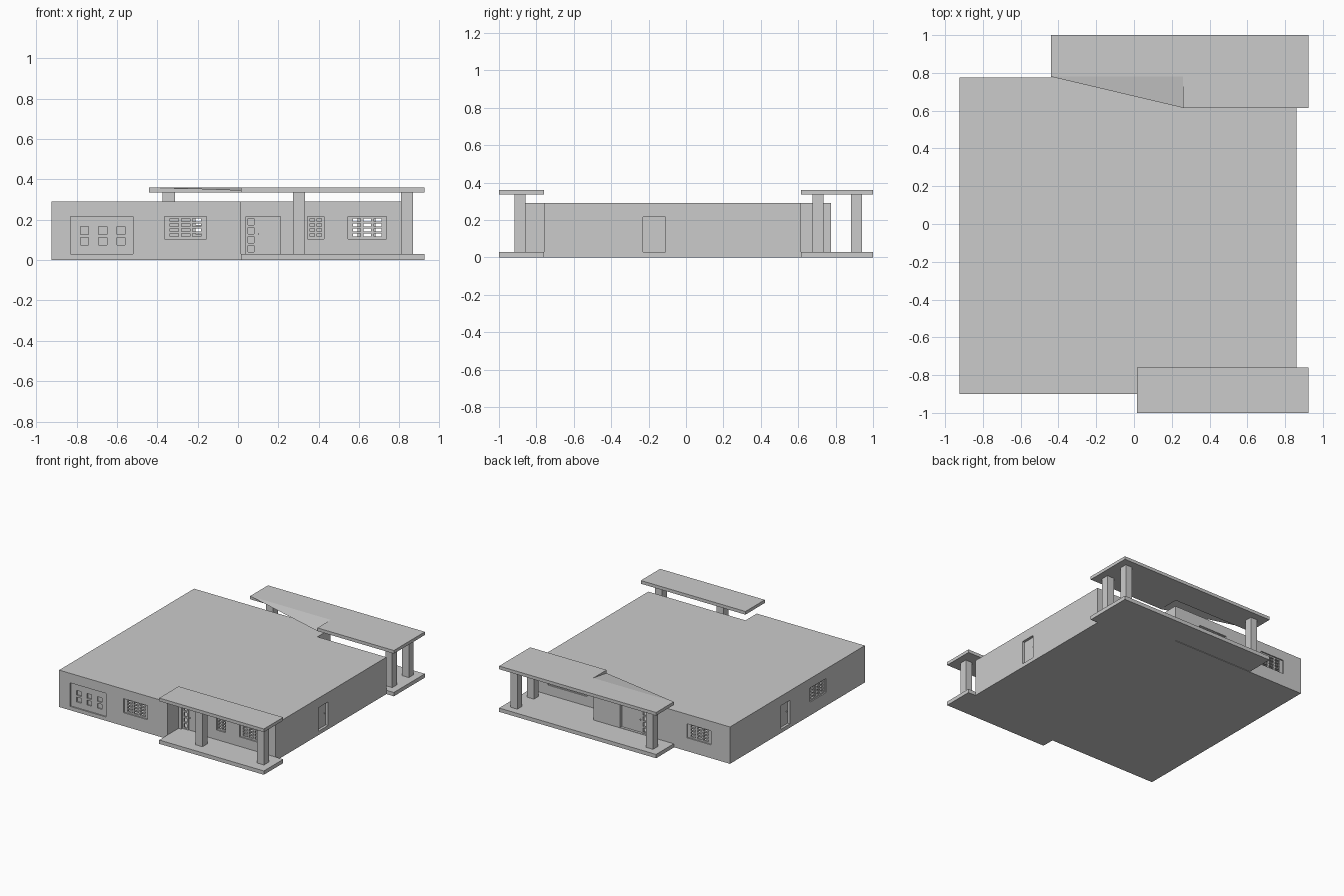
import bpy, bmesh
from mathutils import Vector

if "Cube" in bpy.data.objects:
    bpy.data.objects.remove(bpy.data.objects["Cube"])

T = 0.035           # wall thickness
H = 0.29            # wall height
SLAB = 0.03


def finish(name, bm):
    bmesh.ops.recalc_face_normals(bm, faces=bm.faces)
    me = bpy.data.meshes.new(name)
    bm.to_mesh(me)
    bm.free()
    ob = bpy.data.objects.new(name, me)
    bpy.context.collection.objects.link(ob)
    return ob


def add_box(bm, lo, hi):
    vs = bmesh.ops.create_cube(bm, size=1)["verts"]
    for v in vs:
        v.co = Vector([(l + h) / 2 + c * (h - l) for l, h, c in zip(lo, hi, v.co)])


def box(name, x0, x1, y0, y1, z0, z1):
    bm = bmesh.new()
    add_box(bm, (x0, y0, z0), (x1, y1, z1))
    return finish(name, bm)


def prism(name, pts, z0, z1):
    bm = bmesh.new()
    f = bm.faces.new([bm.verts.new((x, y, z0)) for x, y in pts])
    ext = bmesh.ops.extrude_face_region(bm, geom=[f])["geom"]
    for v in ext:
        if isinstance(v, bmesh.types.BMVert):
            v.co.z = z1
    return finish(name, bm)


# A wall is (axis it faces, outward sign, coordinate of its outer plane)
FRONT_WING = ("y", -1, -0.90)
FRONT_PORCH = ("y", -1, -0.76)
BACK_WING = ("y", 1, 0.775)
BACK_PORCH = ("y", 1, 0.615)
RIGHT = ("x", 1, 0.86)
LEFT = ("x", -1, -0.925)


def wall_box(bm, wall, a0, a1, z0, z1, d0, d1):
    """Box on a wall: a = along the wall, d = depth inward from the outer plane."""
    axis, s, p = wall
    e0, e1 = sorted((p - s * d0, p - s * d1))
    if axis == "y":
        add_box(bm, (a0, e0, z0), (a1, e1, z1))
    else:
        add_box(bm, (e0, a0, z0), (e1, a1, z1))


def add_lattice(bm, wall, rect, panes, cols, rows, gx, gz, d0, d1):
    """Panel filling rect with a grid of open panes."""
    a0, a1, z0, z1 = rect
    p0, p1, q0, q1 = panes
    w = (p1 - p0 - gx * (cols - 1)) / cols
    h = (q1 - q0 - gz * (rows - 1)) / rows
    xs = [a0] + [p0 + i * (w + gx) + k for i in range(cols) for k in (0, w)] + [a1]
    zs = [z0] + [q0 + i * (h + gz) + k for i in range(rows) for k in (0, h)] + [z1]
    for i in range(0, len(xs), 2):
        wall_box(bm, wall, xs[i], xs[i + 1], z0, z1, d0, d1)
    for i in range(1, len(xs) - 1, 2):
        for j in range(0, len(zs), 2):
            wall_box(bm, wall, xs[i], xs[i + 1], zs[j], zs[j + 1], d0, d1)


cutters = []


def opening(wall, rect):
    bm = bmesh.new()
    wall_box(bm, wall, *rect, -0.02, T + 0.01)
    cutters.append(finish("opening_cutter", bm))


def window(name, wall, a0, a1, cols, side):
    rect = (a0, a1, 0.105, 0.215)
    opening(wall, rect)
    bm = bmesh.new()
    add_lattice(bm, wall, rect, (a0 + side, a1 - side, 0.117, 0.205),
                cols, 4, 0.014, 0.009, 0.01, 0.025)
    finish(name, bm)


def door(name, wall, a0, a1, knob, cut=None):
    opening(wall, cut or (a0, a1, 0.03, 0.215))
    bm = bmesh.new()
    wall_box(bm, wall, a0, a1, 0.03, 0.215, 0.02, 0.033)
    wall_box(bm, wall, knob - 0.003, knob + 0.003, 0.126, 0.132, 0.012, 0.02)
    finish(name, bm)


def sidelight(name, wall, a0, a1):
    bm = bmesh.new()
    add_lattice(bm, wall, (a0, a1, 0.03, 0.215), (a0 + 0.01, a1 - 0.01, 0.04, 0.205),
                1, 4, 0.01, 0.012, 0.015, 0.03)
    finish(name, bm)


# Hollow house body
xl, xr, xs, xb = -0.925, 0.86, 0.015, 0.26
yf, yp, yb, yw = -0.90, -0.76, 0.615, 0.775
house = prism("house_body", [(xl, yf), (xs, yf), (xs, yp), (xr, yp), (xr, yb),
                             (xb, yb), (xb, yw), (xl, yw)], 0, H)
cutters.append(prism("rooms_cutter", [
    (xl + T, yf + T), (xs - T, yf + T), (xs - T, yp + T), (xr - T, yp + T),
    (xr - T, yb - T), (xb - T, yb - T), (xb - T, yw - T), (xl + T, yw - T)], SLAB, H - SLAB))

# Windows
window("front_left_window", FRONT_WING, -0.365, -0.155, 3, 0.028)
window("front_small_window", FRONT_PORCH, 0.345, 0.425, 2, 0.012)
window("front_right_window", FRONT_PORCH, 0.545, 0.735, 3, 0.025)
window("back_wing_window", BACK_WING, -0.76, -0.55, 3, 0.028)
window("back_porch_window", BACK_PORCH, 0.43, 0.77, 4, 0.028)
window("left_side_window", LEFT, -0.42, -0.22, 3, 0.028)

# Doors, the porch doors with paned sidelights
door("right_side_door", RIGHT, -0.23, -0.11, -0.127)
door("left_side_door", LEFT, 0.03, 0.14, 0.045)
door("front_door", FRONT_PORCH, 0.09, 0.21, 0.102, (0.04, 0.21, 0.03, 0.215))
sidelight("front_sidelight", FRONT_PORCH, 0.04, 0.09)
door("back_door", BACK_WING, -0.15, 0.03, -0.135, (-0.22, 0.03, 0.03, 0.215))
sidelight("back_sidelight", BACK_WING, -0.22, -0.15)

# Garage door with six blind panes
g = (-0.83, -0.52, 0.03, 0.215)
opening(FRONT_WING, g)
bm = bmesh.new()
add_lattice(bm, FRONT_WING, g, (-0.78, -0.56, 0.075, 0.165), 3, 2, 0.05, 0.015, 0.01, 0.02)
wall_box(bm, FRONT_WING, *g, 0.02, 0.03)
finish("garage_door", bm)

# Cut rooms and openings
bpy.context.view_layer.objects.active = house
for c in cutters:
    m = house.modifiers.new("cut", "BOOLEAN")
    m.operation, m.solver, m.object = "DIFFERENCE", "EXACT", c
    bpy.ops.object.modifier_apply(modifier=m.name)
    bpy.data.objects.remove(c)

# Porch floors and canopies
porch_back = [(-0.44, 0.78), (0.26, 0.78), (0.26, 0.615), (0.925, 0.615), (0.925, 1), (-0.44, 1)]
box("front_porch_floor", 0.015, 0.925, -1, -0.76, 0, SLAB)
box("front_canopy", 0.015, 0.925, -1, -0.76, 0.335, 0.36)
prism("back_porch_floor", porch_back, 0, SLAB)
prism("back_canopy", porch_back, 0.335, 0.36)

# Sloping triangular fill in the back canopy's inner corner
bm = bmesh.new()
bm.faces.new([bm.verts.new(p) for p in
              ((-0.44, 0.78, 0.36), (0.26, 0.615, 0.335), (0.26, 0.78, 0.36))])
finish("canopy_corner_fill", bm)

# Square columns
for name, x, y in (("front_column_left", 0.303, -0.887), ("front_column_right", 0.838, -0.887),
                   ("back_column_left", -0.343, 0.912), ("back_column_right", 0.838, 0.912),
                   ("back_column_inner", 0.838, 0.706)):
    r = 0.03
    box(name, x - r, x + r, y - r, y + r, SLAB, 0.335)
